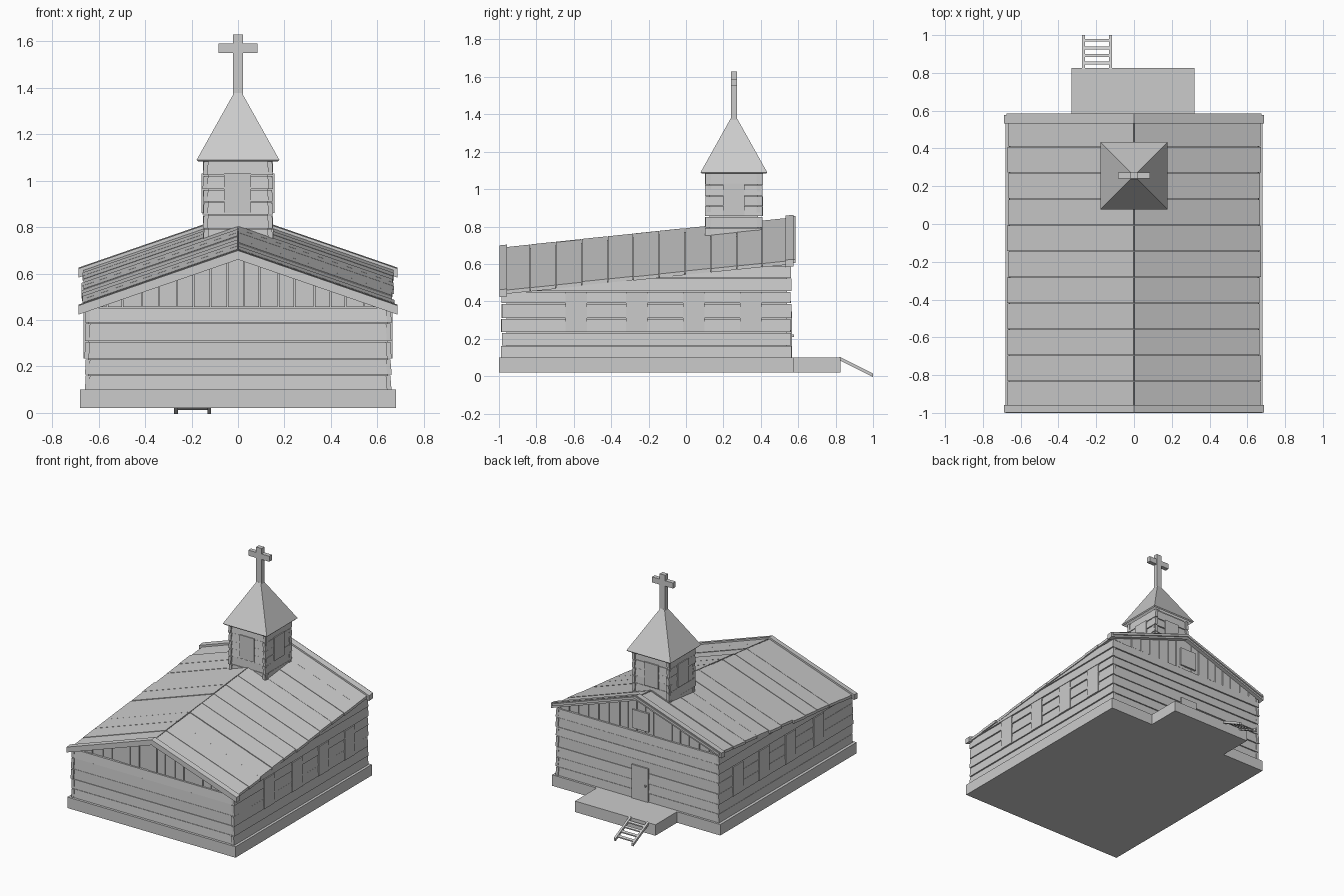
import bpy, bmesh, random
from mathutils import Vector

random.seed(4)
if "Cube" in bpy.data.objects:
    bpy.data.objects.remove(bpy.data.objects["Cube"], do_unlink=True)

grey = bpy.data.materials.new("light_grey")
grey.use_nodes = True
grey.diffuse_color = (0.6, 0.6, 0.6, 1)
grey.node_tree.nodes["Principled BSDF"].inputs["Base Color"].default_value = (0.6, 0.6, 0.6, 1)

PITCH, RISE, RIDGE = 0.345, 0.104, 0.79   # side slope, climb towards the back, height


def roof(v):
    """Lift a flat point onto the sloping roof."""
    return Vector((v.x, v.y, v.z + RIDGE + RISE * v.y - PITCH * abs(v.x)))


def box(bm, x, y, z, warp=None):
    verts = bmesh.ops.create_cube(bm, size=1)["verts"]
    for v in verts:
        p = Vector([r[0] if c < 0 else r[1] for c, r in zip(v.co, (x, y, z))])
        v.co = warp(p) if warp else p


def clip_to_roof(bm):
    for s in (-1, 1):
        cut = bmesh.ops.bisect_plane(bm, geom=bm.verts[:] + bm.edges[:] + bm.faces[:],
                                     plane_co=(0, 0, RIDGE - 0.019),
                                     plane_no=(s * PITCH, -RISE, 1), clear_outer=True)
        edges = [e for e in cut["geom_cut"] if isinstance(e, bmesh.types.BMEdge)]
        bmesh.ops.holes_fill(bm, edges=edges)


def finish(name, bm):
    bmesh.ops.recalc_face_normals(bm, faces=bm.faces[:])
    mesh = bpy.data.meshes.new(name)
    bm.to_mesh(mesh)
    bm.free()
    mesh.materials.append(grey)
    obj = bpy.data.objects.new(name, mesh)
    bpy.context.collection.objects.link(obj)
    return obj


def simple(name, *boxes):
    bm = bmesh.new()
    for b in boxes:
        box(bm, *b)
    return finish(name, bm)


def siding(bm, axis, face, span, rows, thick=0.02):
    """Rows of boards on one wall, each leaning out a little at its foot."""
    out = 1 if face > span[2] else -1
    for low, high in zip(rows, rows[1:]):
        lean = random.uniform(0.002, 0.007)
        ends = [span[0] - random.uniform(0, 0.006), span[1] + random.uniform(0, 0.006)]
        depth = sorted((face, face - out * thick))

        def tilt(v, low=low, lean=lean):
            if v.z < low + 0.01:
                v[axis] += out * lean
            return v
        x, y = (depth, ends) if axis == 0 else (ends, depth)
        box(bm, x, y, (low, high - 0.004), tilt)


# Stone base and porch
simple("foundation", ((-0.68, 0.68), (-1, 0.575), (0.02, 0.10)))
simple("porch", ((-0.33, 0.32), (0.57, 0.825), (0.02, 0.10)))

# Ladder down from the porch
def descend(v):
    return Vector((v.x, v.y, v.z + 0.09 - 0.5 * (v.y - 0.82)))

rails = [((x, x + 0.016), (0.82, 1), (-0.005, 0.014), descend) for x in (-0.275, -0.132)]
rungs = [((-0.262, -0.13), (y, y + 0.014), (0.002, 0.01), descend)
         for y in (0.845, 0.885, 0.925, 0.965)]
simple("ladder", *rails, *rungs)

# Solid hall behind the boards
bm = bmesh.new()
box(bm, (-0.645, 0.645), (-0.96, 0.54), (0.09, 1))
clip_to_roof(bm)
finish("hall_core", bm)

# Horizontal boards on the four walls
rows = [0.1, 0.165, 0.235, 0.31, 0.39, 0.455, 0.525, 0.59]
bm = bmesh.new()
for s in (-1, 1):
    siding(bm, 0, s * 0.656, (-0.984, 0.558, 0), rows)
siding(bm, 1, -0.977, (-0.65, 0.65, 0), rows[:6])
siding(bm, 1, 0.556, (-0.65, 0.65, 0), rows)
clip_to_roof(bm)
finish("wall_boards", bm)

# Upright boards in both gables
bm = bmesh.new()
for y, foot in ((-0.97, 0.455), (0.53, 0.59)):
    x = -0.64
    while x < 0.64:
        width = random.uniform(0.065, 0.085)
        shift = random.uniform(-0.003, 0.003)
        box(bm, (x, min(x + width - 0.005, 0.645)), (y + shift, y + 0.02 + shift), (foot, 1))
        x += width
clip_to_roof(bm)
finish("gable_boards", bm)

# Window panels on the long sides
for s, side in ((-1, "right"), (1, "left")):
    x = sorted((s * 0.64, s * 0.665))
    simple(side + "_windows", *[(x, (y, y + 0.115), (0.235, 0.45))
                                for y in (-0.645, -0.32, -0.015, 0.288)])

# Door with knob, and the panel above it
simple("door", ((-0.09, 0.045), (0.54, 0.568), (0.10, 0.345)),
       ((-0.078, -0.066), (0.56, 0.578), (0.21, 0.222)))
simple("gable_window", ((-0.09, 0.045), (0.53, 0.562), (0.61, 0.745)))

# Roof planks running down each slope
bm = bmesh.new()
for s in (-1, 1):
    y = -0.97
    while y < 0.53:
        width = 0.138 if 0.53 - y > 0.2 else 0.55 - y
        top = random.uniform(-0.002, 0.003)
        box(bm, sorted((s * 0.003, s * random.uniform(0.664, 0.674))),
            (y, y + width - 0.003), (top - 0.02, top), roof)
        y += width
finish("roof_planks", bm)

# Sloping trim at both gable ends
trim = []
for s in (-1, 1):
    reach = sorted((0, s * 0.688))
    trim += [(reach, (-0.998, -0.958), (-0.026, 0.013), roof),
             (reach, (0.532, 0.576), (-0.026, 0.013), roof),
             (sorted((0, s * 0.675)), (0.57, 0.585), (-0.012, 0.006), roof)]
simple("gable_trim", *trim)

# Bell tower walls
CY = 0.256
simple("tower_core", ((-0.13, 0.13), (CY - 0.13, CY + 0.13), (0.7, 1.1)))
bm = bmesh.new()
levels = [0.73, 0.795, 0.855, 0.91, 0.965, 1.025, 1.09]
for s in (-1, 1):
    siding(bm, 0, s * 0.147, (CY - 0.15, CY + 0.15, 0), levels)
    siding(bm, 1, CY + s * 0.14, (-0.147, 0.147, CY), levels)
finish("tower_boards", bm)

# Panels on each tower face
simple("tower_windows", ((-0.06, 0.055), (CY - 0.152, CY + 0.152), (0.86, 1.03)),
       ((-0.157, 0.157), (CY - 0.058, CY + 0.058), (0.86, 1.03)))

# Hollow pointed tower roof
bm = bmesh.new()
rings = [[bm.verts.new((a * r, CY + b * r, z)) for a, b in ((-1, -1), (1, -1), (1, 1), (-1, 1))]
         for r, z in ((0.178, 1.09), (0.017, 1.378))]
for i in range(4):
    j = (i + 1) % 4
    bm.faces.new((rings[0][i], rings[0][j], rings[1][j], rings[1][i]))
bm.faces.new(rings[1])
spire = finish("tower_roof", bm)
shell = spire.modifiers.new("thickness", "SOLIDIFY")
shell.thickness = 0.012
shell.offset = -1

# Cross on top
simple("cross", ((-0.022, 0.022), (CY - 0.016, CY + 0.016), (1.36, 1.63)),
       ((-0.085, 0.085), (CY - 0.0155, CY + 0.0155), (1.55, 1.59)))
